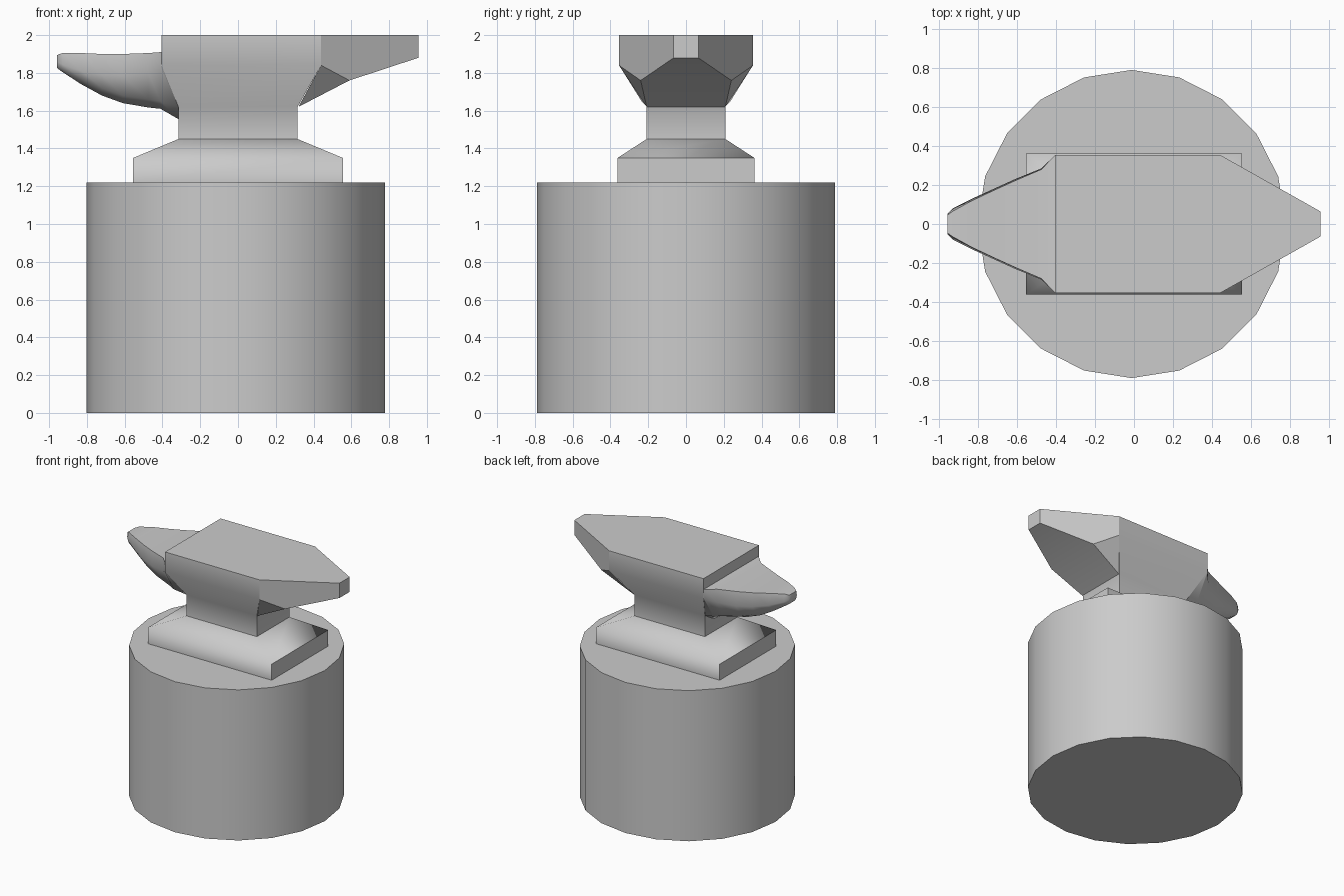
import bpy
import math

cube = bpy.data.objects.get("Cube")
if cube:
    bpy.data.objects.remove(cube, do_unlink=True)

grey = bpy.data.materials.new("plain grey")
grey.use_nodes = True
colour = (0.6, 0.6, 0.6, 1)
grey.diffuse_color = colour
grey.node_tree.nodes["Principled BSDF"].inputs["Base Color"].default_value = colour


def finish(obj, angle):
    obj.data.materials.append(grey)
    bpy.ops.object.select_all(action="DESELECT")
    obj.select_set(True)
    bpy.context.view_layer.objects.active = obj
    bpy.ops.object.mode_set(mode="EDIT")
    bpy.ops.mesh.select_all(action="SELECT")
    bpy.ops.mesh.normals_make_consistent(inside=False)
    bpy.ops.object.mode_set(mode="OBJECT")
    bpy.ops.object.shade_smooth_by_angle(angle=math.radians(angle))


def build(name, verts, faces, angle):
    mesh = bpy.data.meshes.new(name)
    mesh.from_pydata(verts, [], faces)
    obj = bpy.data.objects.new(name, mesh)
    bpy.context.collection.objects.link(obj)
    finish(obj, angle)


def loft(name, rings, angle):
    """Skin a row of closed rings and cap both ends."""
    n = len(rings[0])
    faces = [list(range(n)), [(len(rings) - 1) * n + i for i in range(n)]]
    for r in range(len(rings) - 1):
        for i in range(n):
            j = (i + 1) % n
            faces.append((r * n + i, r * n + j, (r + 1) * n + j, (r + 1) * n + i))
    build(name, [v for ring in rings for v in ring], faces, angle)


def rectangle(z, left, right, y):
    return [(left, -y, z), (right, -y, z), (right, y, z), (left, y, z)]


def mirrored(points):
    """Ring made from the +y half of a section, top to bottom."""
    return points + [(x, -y, z) for x, y, z in reversed(points)]


# Round block under the anvil
bpy.ops.mesh.primitive_cylinder_add(vertices=20, radius=0.79, depth=1.22,
                                    location=(-0.012, 0, 0.61))
bpy.context.object.name = "wooden_block"
finish(bpy.context.object, 40)

# Foot with sloping shoulders
loft("anvil_foot", [rectangle(1.22, -0.555, 0.555, 0.362),
                    rectangle(1.35, -0.555, 0.555, 0.362),
                    rectangle(1.45, -0.315, 0.315, 0.208)], 60)

# Waist flaring out into the flat working face
loft("anvil_body", [rectangle(1.45, -0.315, 0.315, 0.208),
                    rectangle(1.62, -0.315, 0.315, 0.208),
                    rectangle(1.84, -0.405, 0.44, 0.355),
                    rectangle(2.0, -0.405, 0.44, 0.355)], 40)

# Tapered heel at the left end
half = [(0.44, 0.355, 2.0), (0.44, 0.355, 1.84), (0.32, 0.208, 1.62),
        (0.59, 0.24, 1.76), (0.955, 0.065, 1.88), (0.955, 0.065, 2.0)]
side = [(0, 1, 3, 4, 5), (1, 2, 3)]
build("anvil_heel", half + [(x, -y, z) for x, y, z in half],
      side + [[i + 6 for i in f] for f in side]
      + [(0, 5, 11, 6), (5, 4, 10, 11), (4, 3, 9, 10), (3, 2, 8, 9)], 15)

# Horn: x, then half width and height of top, side, lower edge and keel
sections = [
    (-0.475, 0.28, 1.905, 0.285, 1.80, 0.21, 1.66, 0.09, 1.617),
    (-0.61, 0.222, 1.90, 0.23, 1.785, 0.17, 1.68, 0.08, 1.64),
    (-0.72, 0.172, 1.90, 0.18, 1.79, 0.14, 1.72, 0.07, 1.68),
    (-0.83, 0.12, 1.905, 0.13, 1.81, 0.10, 1.77, 0.05, 1.74),
    (-0.93, 0.065, 1.905, 0.08, 1.845, 0.065, 1.82, 0.035, 1.805),
    (-0.957, 0.045, 1.895, 0.052, 1.86, 0.045, 1.84, 0.03, 1.825),
]
root = [(-0.403, 0.354, 1.912), (-0.403, 0.354, 1.84),
        (-0.315, 0.206, 1.62), (-0.315, 0.1, 1.555)]
neck = [(-0.41, 0.348, 1.91), (-0.41, 0.348, 1.83),
        (-0.41, 0.235, 1.65), (-0.41, 0.1, 1.61)]
rings = [mirrored(root), mirrored(neck)]
for x, *pairs in sections:
    rings.append(mirrored([(x, y, z) for y, z in zip(pairs[::2], pairs[1::2])]))
loft("anvil_horn", rings, 50)
